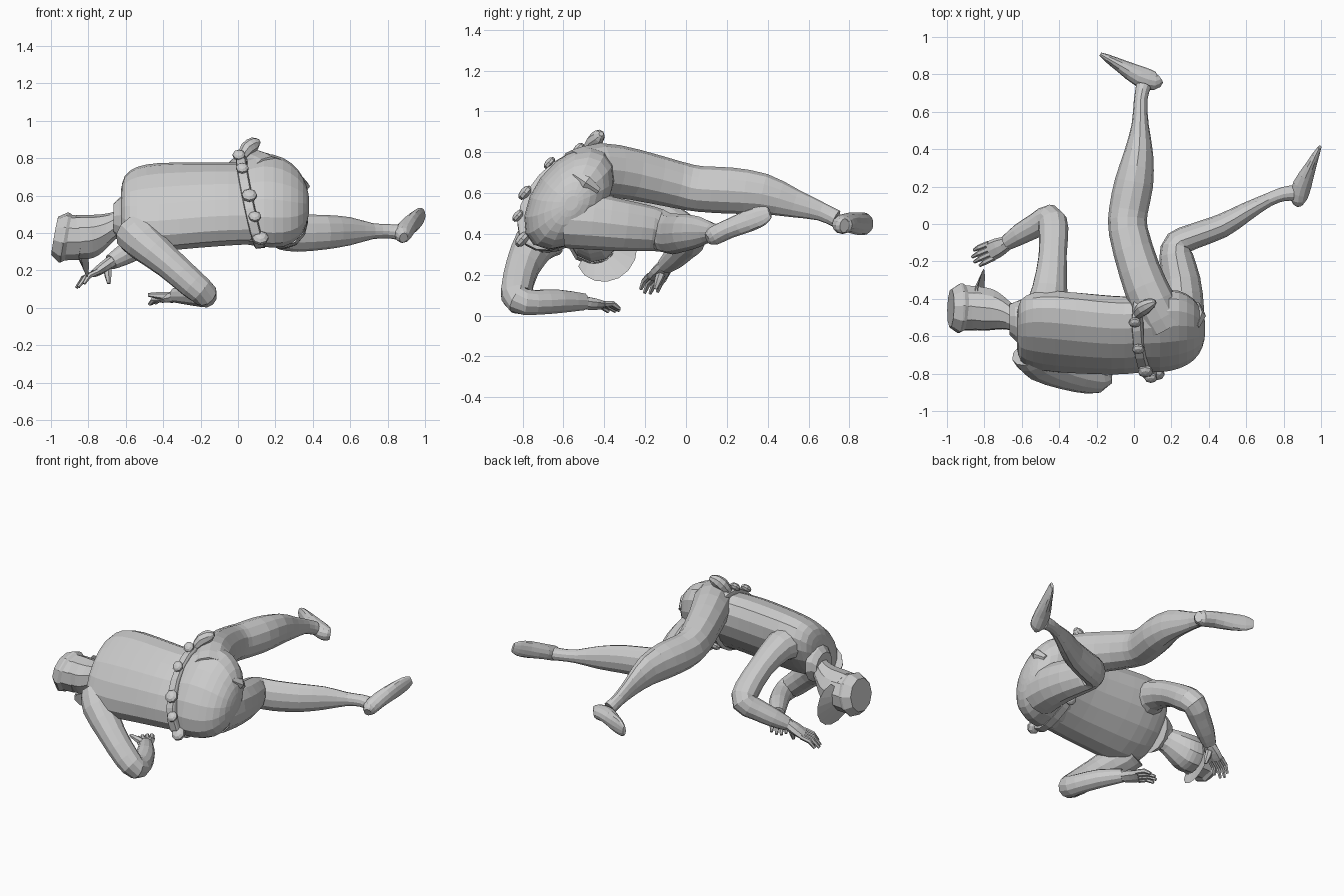
import bpy, bmesh, math
from mathutils import Vector as V

WIDE = V((0, .66, .75))       # shoulder-to-shoulder direction of the tilted body
FRONT = V((0, .75, -.66))     # chest direction
X = V((1, 0, 0))
UP = V((0, 0, 1))


def make(name, bm):
    bmesh.ops.recalc_face_normals(bm, faces=bm.faces)
    me = bpy.data.meshes.new(name)
    bm.to_mesh(me)
    bm.free()
    ob = bpy.data.objects.new(name, me)
    bpy.context.collection.objects.link(ob)
    return ob


def smooth_path(pts, n):
    # Catmull-Rom through (x, y, z, a, b)
    out = []
    for i in range(len(pts) - 1):
        p0, p1 = pts[max(i - 1, 0)], pts[i]
        p2, p3 = pts[i + 1], pts[min(i + 2, len(pts) - 1)]
        for k in range(n):
            t = k / n
            out.append([.5 * (2 * B + (C - A) * t + (2 * A - 5 * B + 4 * C - D) * t * t
                              + (3 * B - A - 3 * C + D) * t ** 3)
                        for A, B, C, D in zip(p0, p1, p2, p3)])
    out.append(list(pts[-1]))
    return out


def loft(name, pts, wide=None, sides=12, n=2, tangent=None):
    """Elliptical sections; a is the half size along 'wide', b across it."""
    pts = [tuple(p) + (p[3],) if len(p) == 4 else p for p in pts]
    if wide is None:
        a, b, c = (V(pts[i][:3]) for i in (0, len(pts) // 2, -1))
        wide = (b - a).cross(c - b).normalized()
    pts = smooth_path(pts, n)
    bm = bmesh.new()
    rings = []
    for i, p in enumerate(pts):
        t = tangent or V(pts[min(i + 1, len(pts) - 1)][:3]) - V(pts[max(i - 1, 0)][:3])
        t = t.normalized()
        u = (wide - t * wide.dot(t)).normalized()
        v = t.cross(u)
        rings.append([bm.verts.new(V(p[:3]) + u * (p[3] * math.cos(w)) + v * (p[4] * math.sin(w)))
                      for w in (2 * math.pi * k / sides for k in range(sides))])
    for r, s in zip(rings, rings[1:]):
        for k in range(sides):
            bm.faces.new((r[k], r[(k + 1) % sides], s[(k + 1) % sides], s[k]))
    bm.faces.new(rings[0])
    bm.faces.new(rings[-1])
    return make(name, bm)


def pouch(name, loc, size):
    bm = bmesh.new()
    bmesh.ops.create_uvsphere(bm, u_segments=8, v_segments=5, radius=1)
    ob = make(name, bm)
    ob.location, ob.scale = loc, size
    ob.rotation_euler = (math.atan2(.75, .66), 0, 0)
    return ob


# torso, pelvis and belt
loft("torso", [(-.625, -.57, .525, .13, .07), (-.605, -.57, .53, .21, .12), (-.54, -.57, .535, .262, .145),
               (-.42, -.575, .54, .28, .16), (-.2, -.59, .55, .268, .165), (-.05, -.595, .555, .26, .162),
               (.08, -.585, .56, .26, .155)], WIDE, 16, tangent=X)
loft("pelvis", [(.05, -.585, .57, .265, .155), (.14, -.575, .575, .285, .17), (.24, -.565, .565, .27, .165),
                (.32, -.565, .555, .21, .13), (.365, -.565, .55, .12, .08), (.38, -.56, .55, .04, .03)],
     V((0, .6, .8)), 16, tangent=X)
loft("belt", [(.04, -.585, .56, .285, .17), (.045, -.585, .56, .298, .182),
              (.09, -.58, .57, .302, .187), (.095, -.58, .57, .29, .175)], WIDE, 20, 1, V((1, -.06, .24)))
for i, (ang, s) in enumerate([(1.3, .035), (1.95, .042), (2.4, .035), (2.95, .045), (.7, .035), (4.6, .035)]):
    loc = V((0, -.583, .567)) + WIDE * (.295 * math.cos(ang)) - FRONT * (.19 * math.sin(ang))
    loc.x = .03 + .26 * (.72 - loc.z)
    pouch(f"belt_pouch_{i}", loc, (s, s, s * .6))
loft("hip_holster", [(.02, -.48, .80, .03, .025), (.05, -.45, .85, .04, .04), (.09, -.425, .88, .03, .035),
                     (.115, -.415, .89, .012, .012)], V((0, 1, 0)), 8)
loft("seat_flap", [(.33, -.55, .69, .02), (.345, -.49, .65, .04), (.335, -.43, .61, .02)], X, 6, 1)

# collar, neck, head
loft("collar", [(-.60, -.53, .48, .13), (-.635, -.52, .48, .115, .1), (-.665, -.51, .475, .085)],
     WIDE, 12, 1, X)
loft("head", [(-.62, -.52, .465, .075), (-.66, -.495, .44, .075), (-.70, -.475, .415, .09, .09),
              (-.75, -.46, .39, .107, .112), (-.80, -.455, .38, .116, .122), (-.86, -.45, .38, .116, .12)],
     WIDE, 10, tangent=V((-1, .06, -.05)))

# peaked cap
TILT = V((-1, .03, .18))
loft("cap_band", [(-.83, -.45, .375, .12, .122), (-.91, -.45, .375, .122, .126)], WIDE, 10, 1, TILT)
loft("cap_crown", [(-.9, -.45, .375, .12), (-.925, -.45, .375, .136), (-.935, -.45, .377, .136),
                   (-.98, -.45, .385, .105)], WIDE, 10, 1, TILT)
bm = bmesh.new()
inner, outer, under = [], [], []
base = V((-.85, -.45, .37))
for k in range(11):
    w = math.radians(-80 + 16 * k)
    d = FRONT * math.cos(w) + WIDE * math.sin(w)
    reach = .105 * max(0, math.cos(w)) ** .7
    rim = base + d * .115
    tip = base + d * (.12 + reach) + X * (reach * .55 - .005)
    for row, p in ((inner, rim), (outer, tip), (under, rim + X * .014)):
        row.append(bm.verts.new(p))
for r, s in ((inner, outer), (outer, under)):
    for k in range(10):
        bm.faces.new((r[k], r[k + 1], s[k + 1], s[k]))
make("cap_visor", bm)


def hand(name, wrist, tip, across, thumb):
    """Palm, four fingers and a thumb."""
    wrist, tip, across = V(wrist), V(tip), V(across).normalized()
    drop = across.cross(tip - wrist).normalized()
    if drop.z > 0:
        drop = -drop
    palm = wrist.lerp(tip, .52)
    mid = wrist.lerp(palm, .55)
    loft(name + "_palm", [(*wrist, .036, .034), (*mid, .052, .03), (*palm, .054, .02)], across, 8)
    for i in range(4):
        s = (i - 1.5) * .027
        a = palm + across * s - (tip - wrist) * .05
        e = tip + across * s * 1.1 - (tip - wrist) * (.1 if i in (0, 3) else 0)
        m = a.lerp(e, .55) - drop * .008
        loft(f"{name}_finger_{i}", [(*a, .016), (*m, .015), (*(e + drop * .012), .009)], across, 6, 1)
    a = wrist.lerp(palm, .3)
    e = V(thumb)
    loft(name + "_thumb", [(*a, .024), (*a.lerp(e, .55), .02), (*e, .01)], drop, 6, 1)


# upper arm reaching forward and down past the face
loft("upper_side_arm", [(-.47, -.47, .61, .12), (-.45, -.34, .605, .095), (-.435, -.17, .53, .076),
                        (-.43, -.03, .435, .08), (-.45, .03, .38, .075), (-.52, -.005, .335, .066),
                        (-.61, -.055, .285, .057), (-.68, -.1, .245, .042)])
hand("upper_side_hand", (-.67, -.1, .25), (-.865, -.19, .12), (.25, -.65, .1), (-.69, -.15, .13))

# lower arm folded underneath
loft("lower_side_arm", [(-.54, -.68, .40, .12), (-.5, -.74, .35, .105), (-.37, -.80, .24, .085),
                        (-.24, -.83, .125, .078), (-.18, -.82, .075, .07), (-.19, -.74, .065, .062),
                        (-.25, -.62, .07, .058), (-.33, -.5, .068, .042)])
hand("lower_side_hand", (-.32, -.51, .065), (-.455, -.335, .035), (.75, .6, .15), (-.48, -.45, .07))

# raised leg stretched to the rear
loft("upper_side_leg", [(.17, -.55, .70, .11, .12), (.10, -.42, .715, .13, .122), (.03, -.25, .69, .125, .112),
                        (-.03, -.04, .64, .115, .105), (-.03, .07, .62, .112, .104), (0, .22, .612, .113, .104),
                        (.025, .38, .595, .1, .078), (.033, .53, .55, .07, .046), (.035, .66, .51, .046, .036),
                        (.05, .735, .475, .043, .04)], UP)
loft("upper_side_foot", [(.14, .775, .44, .035, .025), (.11, .765, .445, .046, .05),
                         (.03, .79, .455, .048, .055), (-.07, .845, .45, .056, .036),
                         (-.14, .885, .45, .052, .022), (-.18, .908, .45, .03, .01)], UP)

# lower leg bent at the knee
loft("lower_side_leg", [(.24, -.58, .47, .14, .13), (.255, -.45, .46, .138, .12), (.25, -.3, .44, .125, .105),
                        (.225, -.17, .425, .11, .09), (.235, -.105, .41, .1, .075), (.32, -.065, .4, .1, .068),
                        (.47, -.01, .405, .092, .064), (.6, .065, .41, .075, .05), (.72, .13, .41, .043, .036),
                        (.8, .16, .41, .038, .038), (.85, .165, .405, .04, .042)], UP)
loft("lower_side_foot", [(.885, .105, .375, .028, .022), (.88, .135, .39, .046, .045),
                         (.9, .21, .425, .048, .05), (.945, .31, .465, .054, .03),
                         (.975, .375, .49, .048, .018), (.993, .41, .505, .028, .009)], UP)
